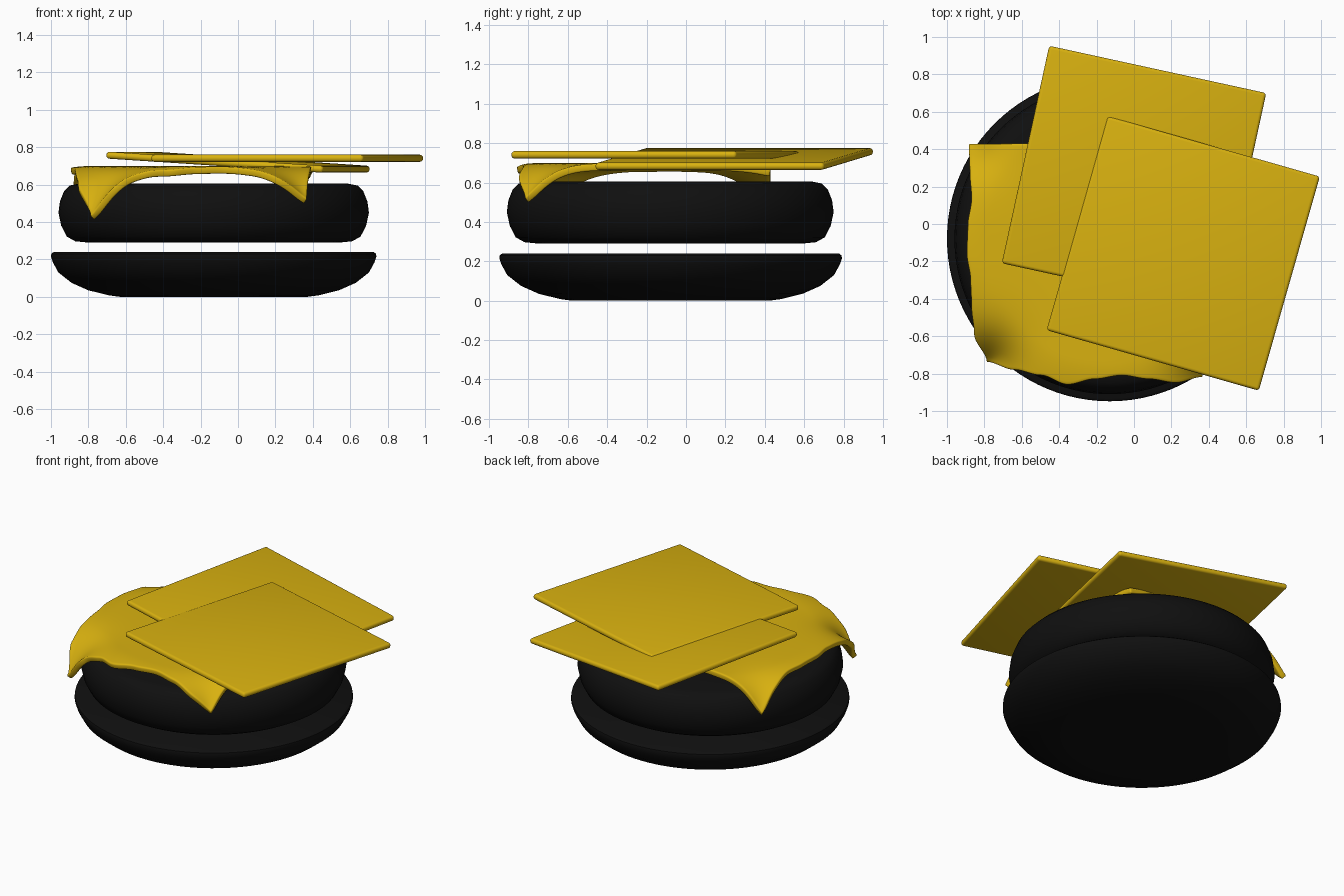
import bpy, bmesh, math
from mathutils import Vector, Matrix

if "Cube" in bpy.data.objects:
    bpy.data.objects.remove(bpy.data.objects["Cube"])


def material(name, rgb):
    m = bpy.data.materials.new(name)
    m.diffuse_color = (*rgb, 1)
    m.use_nodes = True
    m.node_tree.nodes["Principled BSDF"].inputs["Base Color"].default_value = m.diffuse_color
    return m


BLACK = material("charred black", (0.005, 0.005, 0.005))
YELLOW = material("cheese yellow", (0.69, 0.44, 0.005))


def finish(name, bm, mat, mods=(), angle=40):
    bmesh.ops.recalc_face_normals(bm, faces=bm.faces)
    me = bpy.data.meshes.new(name)
    bm.to_mesh(me)
    bm.free()
    ob = bpy.data.objects.new(name, me)
    bpy.context.collection.objects.link(ob)
    me.materials.append(mat)
    bpy.ops.object.select_all(action='DESELECT')
    ob.select_set(True)
    bpy.context.view_layer.objects.active = ob
    bpy.ops.object.shade_smooth_by_angle(angle=math.radians(angle))
    for kind, settings in mods:
        mod = ob.modifiers.new(kind.title(), kind)
        for k, v in settings.items():
            setattr(mod, k, v)
    return ob


def lathe(name, profile, centre, mat, steps=96):
    bm = bmesh.new()
    verts = [bm.verts.new((r, 0, z)) for r, z in profile]
    edges = [bm.edges.new(p) for p in zip(verts, verts[1:])]
    bmesh.ops.spin(bm, geom=verts + edges, cent=(0, 0, 0), axis=(0, 0, 1),
                   angle=math.tau, steps=steps)
    bmesh.ops.remove_doubles(bm, verts=bm.verts, dist=1e-4)
    bmesh.ops.translate(bm, verts=bm.verts, vec=(*centre, 0))
    return finish(name, bm, mat)


def cheese_slice(name, centre, size, turn, tilt_x=0, tilt_y=0):
    bm = bmesh.new()
    bmesh.ops.create_cube(bm, size=1)
    bmesh.ops.scale(bm, vec=size, verts=bm.verts)
    bmesh.ops.bevel(bm, geom=bm.edges[:], offset=0.017, segments=4,
                    profile=0.5, affect='EDGES')
    bm.transform(Matrix.Translation(centre) @ Matrix.Rotation(turn, 4, 'Z')
                 @ Matrix.Rotation(tilt_y, 4, 'Y') @ Matrix.Rotation(tilt_x, 4, 'X'))
    return finish(name, bm, YELLOW)


# bottom bun and patty
lathe("bottom_bun", [(0, 0), (0.50, 0), (0.56, 0.008), (0.67, 0.035), (0.76, 0.075),
                     (0.83, 0.13), (0.86, 0.185), (0.87, 0.215), (0.868, 0.23),
                     (0.855, 0.24), (0, 0.24)], (-0.13, -0.078), BLACK)
lathe("patty", [(0, 0.29), (0.67, 0.29), (0.74, 0.297), (0.785, 0.322), (0.815, 0.38),
                (0.83, 0.45), (0.822, 0.51), (0.80, 0.565), (0.77, 0.595),
                (0.72, 0.605), (0, 0.605)], (-0.13, -0.08), BLACK)


# melted slice: wavy outline, corners hanging down
def along(values, t):
    f = t * (len(values) - 1)
    i = min(int(f), len(values) - 2)
    f -= i
    f = f * f * (3 - 2 * f)
    return values[i] * (1 - f) + values[i + 1] * f


LEFT = [-0.79, -0.855, -0.87, -0.875, -0.895, -0.89, -0.87, -0.88, -0.885]
FRONT = [-0.74, -0.78, -0.81, -0.86, -0.83, -0.81, -0.83, -0.85, -0.82]
RIGHT = [0.37, 0.39, 0.40, 0.40, 0.39]
BACK = [0.43, 0.43, 0.42, 0.43, 0.43]
CORNERS = [(-0.79, -0.74, 0.21), (0.37, -0.82, 0.135),
           (-0.885, 0.43, 0.15), (0.39, 0.43, 0.03)]


def melted(s, t):
    a, b = along(LEFT, t), along(FRONT, s)
    x = a + (along(RIGHT, t) - a) * s
    y = b + (along(BACK, s) - b) * t
    d = math.hypot(x + 0.13, y + 0.08)
    z = 0.70 - 0.8 * max(0, d - 0.66) ** 2
    for cx, cy, amount in CORNERS:
        r = math.hypot(x - cx, y - cy)
        z -= amount * math.exp(-(r / 0.13) ** 1.25)
    return Vector((x, y, z))


bm = bmesh.new()
N = 72
grid = [[bm.verts.new(melted(i / N, j / N)) for j in range(N + 1)] for i in range(N + 1)]
for i in range(N):
    for j in range(N):
        bm.faces.new((grid[i][j], grid[i + 1][j], grid[i + 1][j + 1], grid[i][j + 1]))
finish("melted_cheese", bm, YELLOW, [
    ('SOLIDIFY', dict(thickness=0.037, offset=-1)),
    ('BEVEL', dict(width=0.008, segments=2, limit_method='ANGLE',
                   angle_limit=math.radians(60)))], 50)

# loose slices: a tilted one below, a level one on top
cheese_slice("middle_cheese_slice", (0.0, 0.245, 0.72), (1.19, 1.19, 0.037),
             math.radians(-12.3), tilt_y=0.064)
cheese_slice("top_cheese_slice", (0.263, -0.157, 0.741), (1.18, 1.19, 0.038),
             math.radians(-15.9))
